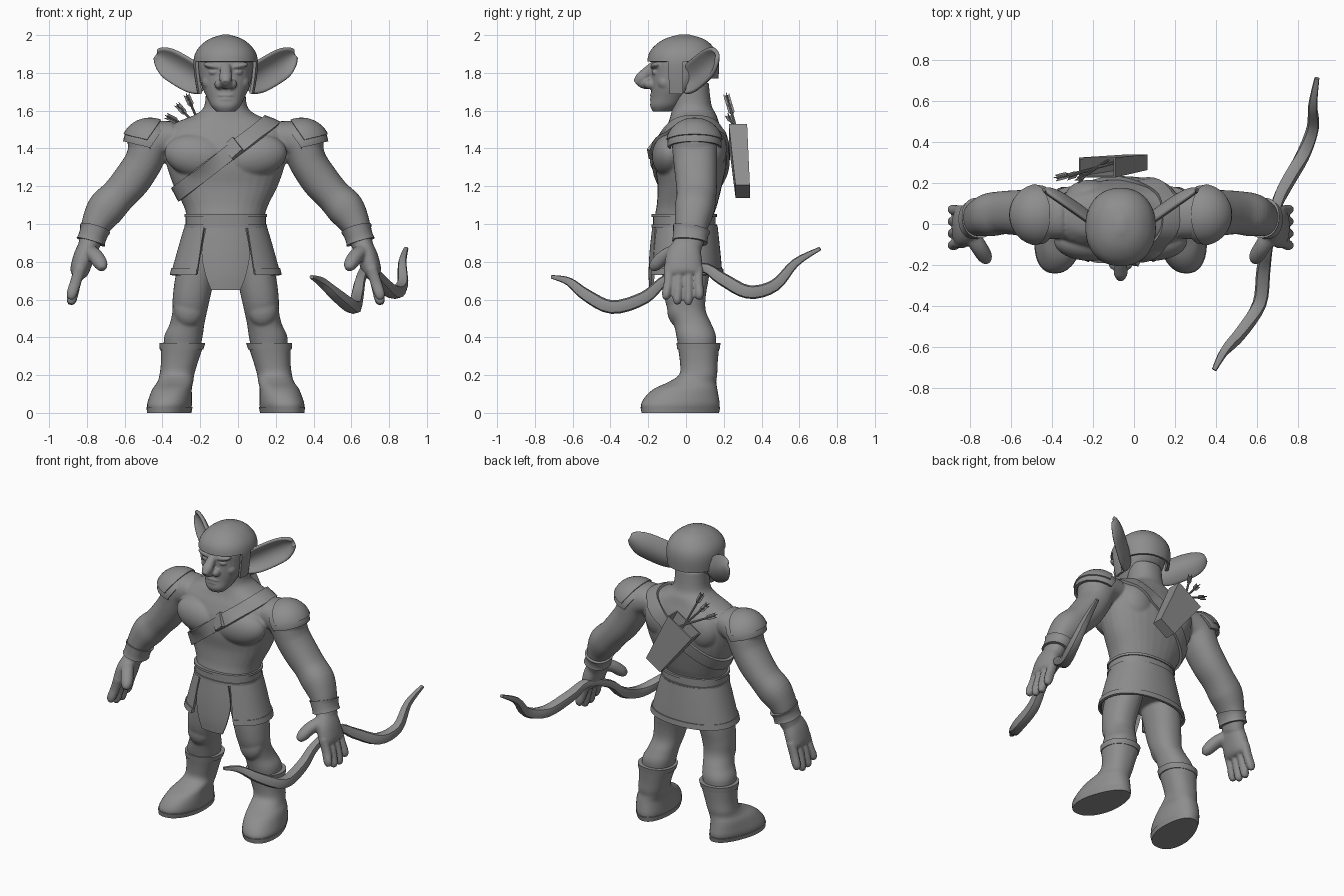
import bpy, bmesh
from math import sin, cos, pi, copysign
from mathutils import Vector, Matrix
from mathutils.bvhtree import BVHTree

if "Cube" in bpy.data.objects:
    bpy.data.objects.remove(bpy.data.objects["Cube"])

CX = -0.065  # the body stands a little off the middle
X, Y, Z = Vector((1, 0, 0)), Vector((0, 1, 0)), Vector((0, 0, 1))

clay = bpy.data.materials.new("plain_grey")
clay.use_nodes = True
GREY = (0.27, 0.27, 0.27, 1)
clay.diffuse_color = GREY
clay.node_tree.nodes["Principled BSDF"].inputs["Base Color"].default_value = GREY

MIRROR = ("MIRROR", {})
SPLIT = ("EDGE_SPLIT", {"split_angle": 0.7})


def thick(t):
    return ("SOLIDIFY", {"thickness": t, "offset": 0})


def fuse(voxel, steps):
    return [("REMESH", {"mode": "VOXEL", "voxel_size": voxel, "use_smooth_shade": True}),
            ("SMOOTH", {"factor": 0.5, "iterations": steps})]


def finish(name, bm, mods=(SPLIT,), x=CX, smooth=True):
    bmesh.ops.recalc_face_normals(bm, faces=bm.faces)
    for f in bm.faces:
        f.smooth = smooth
    mesh = bpy.data.meshes.new(name)
    bm.to_mesh(mesh)
    bm.free()
    mesh.materials.append(clay)
    obj = bpy.data.objects.new(name, mesh)
    bpy.context.collection.objects.link(obj)
    obj.location.x = x
    for kind, settings in mods:
        mod = obj.modifiers.new(kind.title(), kind)
        for key, value in settings.items():
            setattr(mod, key, value)


def spline(pts, k):
    p = [pts[0]] + list(pts) + [pts[-1]]
    out = []
    for i in range(1, len(p) - 2):
        for j in range(k):
            t = j / k
            out.append(tuple(
                b + 0.5 * ((c - a) * t + (2*a - 5*b + 4*c - d) * t**2 + (3*b - a - 3*c + d) * t**3)
                for a, b, c, d in zip(*p[i - 1:i + 3])))
    return out + [tuple(pts[-1])]


def skin(bm, rings, closed=True, caps=True):
    rows = [[bm.verts.new(p) for p in r] for r in rings]
    n = len(rows[0])
    for a, b in zip(rows, rows[1:]):
        for i in range(n if closed else n - 1):
            j = (i + 1) % n
            bm.faces.new((a[i], a[j], b[j], b[i]))
    if closed and caps:
        bm.faces.new(rows[0])
        bm.faces.new(rows[-1])


def tube(bm, rows, flat=False, s=1, n=32, k=4, e=2.2, ref=Y, caps=True):
    """Rows are x, y, z, half width and half depth along ref."""
    rows = spline(rows, k)
    mids = [Vector((s * r[0], r[1], r[2])) for r in rows]
    rings = []
    for i, (m, r) in enumerate(zip(mids, rows)):
        t = -Z if flat else (mids[min(i + 1, len(mids) - 1)] - mids[max(i - 1, 0)]).normalized()
        a = t.cross(ref).normalized()
        b = a.cross(t)
        ring = []
        for q in range(n):
            c, d = cos(2 * pi * q / n), sin(2 * pi * q / n)
            ring.append(m + a * r[3] * copysign(abs(c) ** (2 / e), c)
                        + b * r[4] * copysign(abs(d) ** (2 / e), d))
        rings.append(ring)
    skin(bm, rings, caps=caps)


def blob(bm, loc, r, rot=Matrix()):
    bmesh.ops.create_uvsphere(bm, u_segments=32, v_segments=20, radius=1,
                              matrix=Matrix.Translation(loc) @ rot @ Matrix.Diagonal((*r, 1)))


def cut(bm, rule):
    gone = [f for f in bm.faces if rule(f.calc_center_median())]
    bmesh.ops.delete(bm, geom=gone, context="FACES")


# Body: torso, arms, hands and legs fused together
def torso(bm):
    tube(bm, [(0, 0, .8, .18, .13), (0, 0, .92, .2, .15), (0, -.01, 1.03, .205, .155),
              (0, .005, 1.1, .225, .16), (0, .02, 1.2, .275, .17), (0, .025, 1.3, .31, .187),
              (0, .03, 1.4, .335, .185), (0, .035, 1.48, .34, .16), (0, .04, 1.535, .27, .135),
              (0, .04, 1.58, .16, .12), (0, .03, 1.63, .112, .105), (0, .02, 1.75, .105, .1)], flat=True)
    for s in (1, -1):
        blob(bm, (s * .145, -.085, 1.36), (.18, .095, .115), Matrix.Rotation(s * -.15, 4, "Y"))
        blob(bm, (s * .15, .13, 1.4), (.12, .085, .13))


body = bmesh.new()
torso(body)
surface = BVHTree.FromBMesh(body)
for s in (1, -1):
    tube(body, [(.27, .04, 1.46, .085, .11), (.385, .045, 1.43, .105, .12), (.44, .05, 1.32, .1, .115),
                (.5, .055, 1.23, .1, .11), (.57, .055, 1.15, .094, .105), (.635, .045, 1.08, .1, .105),
                (.685, .03, 1.0, .08, .09), (.71, .02, .93, .062, .08), (.73, .005, .87, .055, .075)], s=s)
    blob(body, (s * .41, .045, 1.43), (.11, .12, .105))
    tube(body, [(.72, .01, .9, .05, .07), (.75, -.01, .83, .055, .095), (.775, -.015, .75, .05, .1),
                (.785, -.015, .725, .035, .095)], s=s)
    for i, tip in enumerate((.6, .575, .572, .6)):
        y = -.093 + .053 * i
        far = y * 1.1 - .002
        tube(body, [(.77, y, .77, .03, .026), (.795, y, .69, .03, .025),
                    (.815, far, tip + .03, .028, .024), (.82, far, tip, .016, .015)], s=s, n=16)
    tube(body, [(.73, -.05, .86, .035, .04), (.69, -.11, .83, .038, .04),
                (.66, -.16, .785, .034, .036), (.655, -.185, .76, .018, .018)], s=s, n=16, ref=X)
    tube(body, [(.1, 0, .95, .1, .13), (.155, 0, .75, .105, .125), (.18, -.005, .62, .1, .11),
                (.19, .005, .54, .092, .1), (.205, .035, .47, .092, .1), (.225, .055, .4, .102, .105),
                (.235, .06, .3, .09, .09)], flat=True, s=s)
    blob(body, (s * .195, -.04, .55), (.08, .06, .095))
finish("body", body, fuse(.008, 4))

# Head with jaw, nose, brows, eyes and lips
head = bmesh.new()
tube(head, [(0, -.13, 1.595, .05, .045), (0, -.11, 1.625, .078, .08), (0, -.085, 1.67, .1, .1),
            (0, -.05, 1.73, .128, .135), (0, -.025, 1.8, .142, .16), (0, -.015, 1.87, .145, .165),
            (0, -.015, 1.94, .1, .12)], flat=True)
tube(head, [(0, -.165, 1.845, .022, .026), (0, -.205, 1.805, .028, .03), (0, -.237, 1.77, .033, .034),
            (0, -.266, 1.745, .02, .02)], ref=X, n=20)
blob(head, (0, -.205, 1.748), (.036, .055, .034))
for s in (1, -1):
    blob(head, (s * .034, -.19, 1.74), (.025, .032, .026))
    blob(head, (s * .06, -.158, 1.835), (.06, .03, .018), Matrix.Rotation(s * -.2, 4, "Y"))
    blob(head, (s * .06, -.158, 1.803), (.03, .024, .016))
    blob(head, (s * .08, -.108, 1.75), (.045, .045, .045))
for z, w in ((1.682, .05), (1.66, .042)):
    blob(head, (0, -.168, z), (w, .024, .011))
blob(head, (0, -.16, 1.62), (.042, .025, .025))
finish("head", head, fuse(.006, 2))

# Helmet with cheek guards, raised over the ears
helmet = bmesh.new()
tube(helmet, [(0, -.015, 1.69, .142, .165), (0, -.015, 1.77, .156, .178), (0, -.015, 1.86, .163, .182),
              (0, -.015, 1.92, .143, .162), (0, -.01, 1.97, .088, .105), (0, -.01, 1.995, .015, .025)],
     flat=True, n=64)
cut(helmet, lambda c: c.z < (1.86 if c.y < -.09 else 1.69 if c.y < -.025 else 1.85 if c.y < .05 else 1.77))
finish("helmet", helmet, [thick(.016), SPLIT])

# Ears: cupped leaves pointing out, back and up
ear = bmesh.new()
root, axis = Vector((.135, -.01, 1.775)), Vector((.235, .165, .13))
face = Vector((.5, -.85, 0))
face = (face - axis * face.dot(axis) / axis.length_squared).normalized()
side = face.cross(axis).normalized()
side = side if side.z > 0 else -side
rings = []
for t, up, down in spline([(-.1, .04, .08), (.15, .06, .105), (.5, .065, .105), (.75, .06, .095),
                           (.93, .04, .06), (1, .015, .025)], 3):
    mid, half = (up - down) / 2, (up + down) / 2
    rings.append([root + axis * t + side * (mid + half * u / 5) - face * half * .5 * (1 - (u / 5) ** 2)
                  for u in range(-5, 6)])
skin(ear, rings, closed=False)
finish("ears", ear, [MIRROR, thick(.022), ("SUBSURF", {"levels": 1, "render_levels": 1})])

# Layered shoulder pads, cut square with corners low at front and back
for name, grow, inset in (("shoulder_pads", 1, 0), ("shoulder_pad_tops", 1.06, .035)):
    pad = bmesh.new()
    mid = Vector((.4, .045, 1.425))
    blob(pad, mid, (.135 * grow, .135 * grow, .122 * grow))
    corner = Vector((.4, 0, 1.405))
    for inward in (Vector((-.23, 0, .97)), Vector((.82, 0, .57))):
        bmesh.ops.bisect_plane(pad, geom=pad.verts[:] + pad.edges[:] + pad.faces[:],
                               plane_co=corner + inward * inset, plane_no=inward, clear_inner=True)
    finish(name, pad, [MIRROR, thick(.018), SPLIT])

# Chest strap wrapped around the torso, with its buckle
along, across = Vector((.79, 0, .61)), Vector((-.61, 0, .79))
strap = bmesh.new()
rings = []
for i in range(65):
    d = along * cos(2 * pi * i / 64) + Y * sin(2 * pi * i / 64)
    row = []
    for w in (-.04, 0, .04):
        mid = Vector((-.02, .02, 1.345)) + across * w
        hit = surface.ray_cast(mid + d * 2, -d)[0] or mid + d * .2
        row.append(hit + d * .008)
    rings.append(row)
skin(strap, rings, closed=False)
bmesh.ops.remove_doubles(strap, verts=strap.verts, dist=.0001)
finish("chest_strap", strap, [thick(.018), SPLIT])

buckle = bmesh.new()
spot, normal = surface.ray_cast(Vector((.045, -2, 1.395)), Y)[:2]
u = (along - normal * along.dot(normal)).normalized()
frame = Matrix((u, normal, u.cross(normal))).transposed().to_4x4()
bmesh.ops.create_cube(buckle, matrix=Matrix.Translation(spot + normal * .015) @ frame
                      @ Matrix.Diagonal((.075, .025, .095, 1)))
finish("strap_buckle", buckle, smooth=False)

# Belt with raised edges
belt = bmesh.new()
tube(belt, [(0, -.01, .975, .212, .166), (0, -.01, 1.05, .212, .166)], flat=True, n=48, e=2.3)
for z in (.99, 1.045):
    tube(belt, [(0, -.01, z - .008, .219, .173), (0, -.01, z + .008, .219, .173)], flat=True, n=48, e=2.3)
finish("belt", belt)

# Skirt open at the front, with a hem, and a hanging front flap
skirt = bmesh.new()
tube(skirt, [(0, -.005, .99, .21, .165), (0, -.005, .9, .237, .175), (0, -.005, .8, .265, .185),
             (0, -.005, .735, .283, .19)], flat=True, n=72, caps=False)
tube(skirt, [(0, -.005, .765, .281, .195), (0, -.005, .73, .29, .198)], flat=True, n=72, caps=False)
cut(skirt, lambda c: c.y < 0 and abs(c.x) < .11 + .15 * (.98 - c.z))
finish("skirt", skirt, [thick(.014), SPLIT])

flap = bmesh.new()
rings = [[(w * u / 6, y + 1.4 * (w * u / 6) ** 2, z) for u in range(-6, 7)]
         for z, w, y in spline([(.99, .1, -.17), (.85, .125, -.185), (.73, .105, -.19), (.65, .075, -.185)], 4)]
skin(flap, rings, closed=False)
finish("front_flap", flap, [thick(.016), SPLIT])


# Boots with cuffs and soles, toes turned out and heels narrowed
def shape_foot(bm):
    for v in bm.verts:
        low = max(0, 1 - v.co.z / .2)
        heel = max(0, v.co.y + .05) / .2
        v.co.x = .295 + (v.co.x - .295) * (1 - .2 * heel * low) - .14 * (v.co.y + .03) * low


boot = bmesh.new()
tube(boot, [(.295, -.03, .01, .112, .2), (.295, -.03, .045, .118, .208), (.29, -.02, .09, .112, .192),
            (.283, 0, .13, .104, .165), (.268, .035, .165, .096, .125), (.258, .065, .205, .092, .1),
            (.245, .068, .27, .098, .1), (.232, .066, .355, .113, .11)], flat=True, n=40, e=2.3)
shape_foot(boot)
finish("boots", boot, [MIRROR, SPLIT])
cuff = bmesh.new()
tube(cuff, [(.234, .066, .335, .115, .112), (.23, .066, .37, .122, .117)], flat=True, n=40, k=1)
finish("boot_cuffs", cuff, [MIRROR, SPLIT])
sole = bmesh.new()
tube(sole, [(.295, -.03, 0, .116, .205), (.295, -.03, .03, .121, .211)], flat=True, n=40, k=1, e=2.3)
shape_foot(sole)
finish("boot_soles", sole, [MIRROR, SPLIT])

# Wristbands
band = bmesh.new()
tube(band, [(.692, .03, .975, .083, .1), (.698, .026, .955, .076, .095), (.708, .022, .925, .074, .092),
            (.714, .02, .905, .078, .094)], k=3)
finish("wristbands", band, [MIRROR, SPLIT])

# Recurved bow in the left hand
bow = bmesh.new()
tube(bow, [(.39, -.71, .72, .01, .012), (.44, -.62, .695, .022, .022), (.52, -.53, .625, .032, .03),
           (.61, -.39, .56, .036, .034), (.63, -.22, .61, .034, .034), (.65, -.1, .71, .026, .028),
           (.69, .08, .77, .026, .028), (.74, .19, .71, .034, .034), (.82, .33, .64, .036, .034),
           (.87, .47, .675, .032, .03), (.87, .58, .795, .022, .022), (.89, .71, .87, .01, .012)],
     n=8, ref=X, e=3)
finish("bow", bow, x=0)

# Tapered quiver, open at the top
base, top = Vector((.01, .3, 1.175)), Vector((-.18, .275, 1.475))
lean = (top - base).normalized()
wide = lean.cross(Y).normalized()
quiver = bmesh.new()
rings = [[c + wide * w * a + Y * d * b for a, b in ((-1, -1), (1, -1), (1, 1), (-1, 1))]
         for c, w, d in ((base, .06, .035), (top, .1, .045))]
skin(quiver, rings)
cut(quiver, lambda c: (c - top).length < .01)
finish("quiver", quiver, [thick(.01)], x=0, smooth=False)

# Arrows with crossed feathers
arrows = bmesh.new()
for tip in ((-.27, .215, 1.68), (-.32, .23, 1.63), (-.375, .225, 1.57)):
    end = Vector(tip)
    start = top + (end - top) * -.6
    d = (end - start).normalized()
    tube(arrows, [(*start, .005, .005), (*end, .005, .005)], n=8, k=1)
    for v in (wide, Y):
        v = (v - d * v.dot(d)).normalized() * .016
        for f in (v, -v):
            corners = (end - d * .075, end - d * .05 + f, end + d * .01 + f, end - d * .015)
            arrows.faces.new([arrows.verts.new(p) for p in corners])
finish("arrows", arrows, [thick(.004)], x=0, smooth=False)
